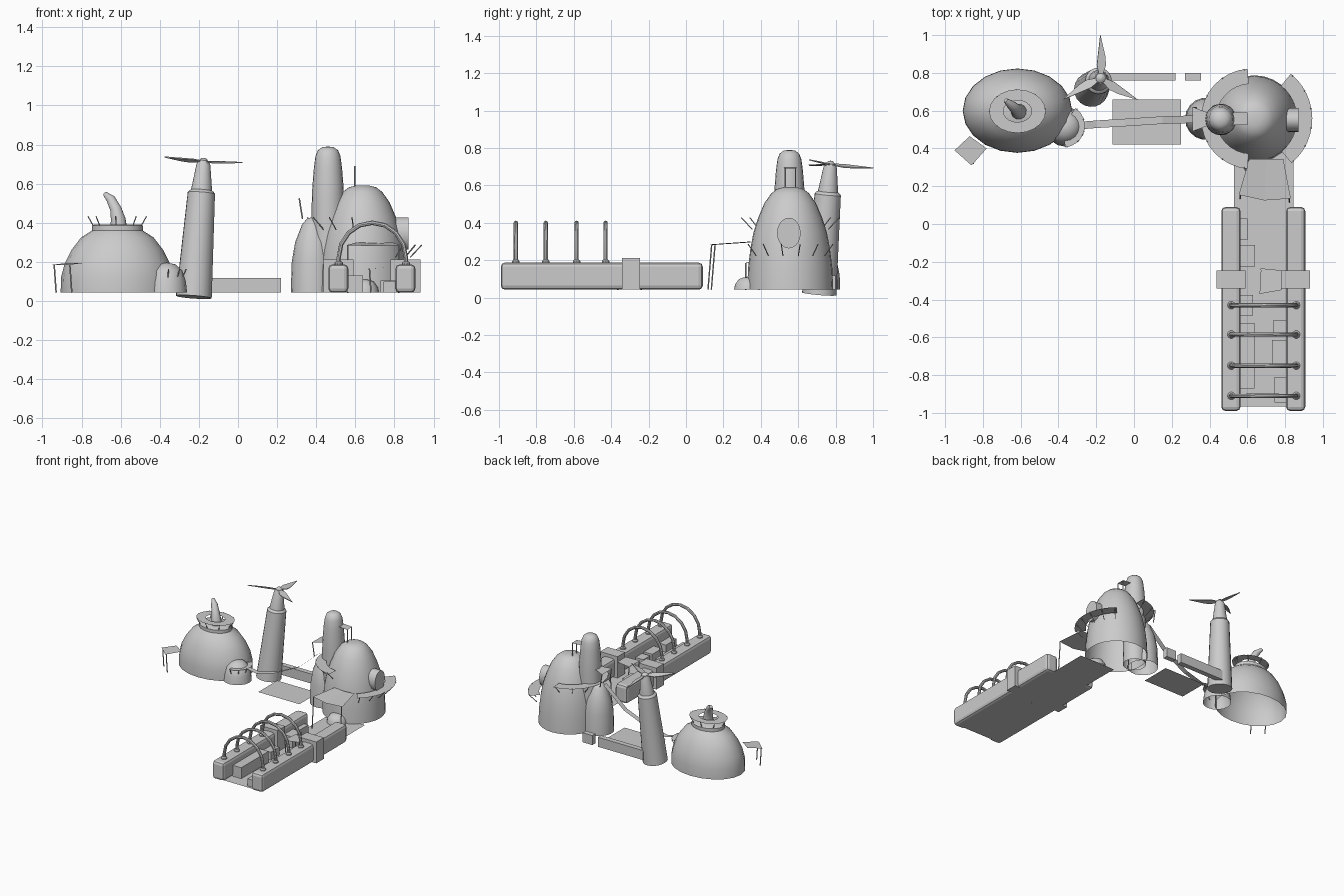
import bpy, bmesh, math
from mathutils import Vector, Matrix
from math import sin, cos, pi, radians

if "Cube" in bpy.data.objects:
    bpy.data.objects.remove(bpy.data.objects["Cube"])

G = 0.042  # level of the settlement floor


def mesh(name, verts, faces, smooth=False):
    me = bpy.data.meshes.new(name)
    me.from_pydata([tuple(v) for v in verts], [], faces)
    bm = bmesh.new()
    bm.from_mesh(me)
    bmesh.ops.remove_doubles(bm, verts=bm.verts, dist=1e-5)
    bmesh.ops.recalc_face_normals(bm, faces=bm.faces)
    bm.to_mesh(me)
    bm.free()
    ob = bpy.data.objects.new(name, me)
    bpy.context.collection.objects.link(ob)
    if smooth:
        me.shade_smooth()
        me.set_sharp_from_angle(angle=radians(35))
    return ob


def lathe(name, profile, center, n=24, sy=1.0, mat=None):
    """Revolve (radius, z) points around a vertical axis."""
    k, verts, faces = len(profile), [], []
    for i in range(n):
        a = 2 * pi * i / n
        verts += [Vector((r * cos(a), r * sin(a) * sy, z)) for r, z in profile]
        for j in range(k - 1):
            b = (i + 1) % n * k
            faces.append((i * k + j, b + j, b + j + 1, i * k + j + 1))
    ob = mesh(name, verts, faces, True)
    ob.matrix_world = Matrix.Translation(center) @ (mat or Matrix())
    return ob


def tube(name, path, radii, n=8):
    """Sweep a round section along a path; pinched shut at both ends."""
    path = [Vector(p) for p in path]
    verts, faces = [], []
    for i, p in enumerate(path):
        d = (path[min(i + 1, len(path) - 1)] - path[max(i - 1, 0)]).normalized()
        u = d.cross(Vector((0.31, 0.95, 0.02))).normalized()
        w = d.cross(u)
        verts += [p + radii[i] * (u * cos(2 * pi * j / n) + w * sin(2 * pi * j / n)) for j in range(n)]
        if i:
            for j in range(n):
                q = (j + 1) % n
                faces.append(((i - 1) * n + j, (i - 1) * n + q, i * n + q, i * n + j))
    faces += [tuple(range(n)), tuple(range((len(path) - 1) * n, len(path) * n))]
    return mesh(name, verts, faces, n > 5)


def pole(name, a, b, r=0.004):
    return tube(name, [a, b], [r, r], 5)


def box(name, x0, x1, y0, y1, z0, z1, bevel=0):
    v = [(x, y, z) for x in (x0, x1) for y in (y0, y1) for z in (z0, z1)]
    f = [(0, 1, 3, 2), (4, 6, 7, 5), (0, 4, 5, 1), (2, 3, 7, 6), (0, 2, 6, 4), (1, 5, 7, 3)]
    ob = mesh(name, v, f)
    if bevel:
        m = ob.modifiers.new("bevel", 'BEVEL')
        m.width, m.segments = bevel, 2
    return ob


def walkway(name, c, ri, ro, z, a0, a1, n, struts, sy=1.0, reach=0.06):
    """Flat ring deck held up by slanted struts."""
    def at(r, t, h):
        a = radians(a0 + (a1 - a0) * t)
        return (c[0] + r * cos(a), c[1] + r * sin(a) * sy, h)
    verts, faces = [], []
    for i in range(n + 1):
        verts += [at(ri, i / n, z), at(ro, i / n, z)]
        if i:
            faces.append((2 * i - 2, 2 * i - 1, 2 * i + 1, 2 * i))
    mesh(name, verts, faces)
    for i in range(struts):
        t = (i + 0.15) / (struts - 0.7)
        pole(name + "_strut", at(ro - reach, t, z - 0.06), at(ro, t, z + 0.003), 0.003)


# Left hut: oval dome with collar, horn and walkway
LC = (-0.617, 0.60, 0)
lathe("left_dome", [(.29, G), (.288, .12), (.27, .19), (.235, .26), (.185, .325), (.13, .36),
                    (.13, .385), (.12, .39), (0, .39)], LC, 20, 0.77)
walkway("left_walkway", (-0.617, 0.597), .075, .15, .43, 0, 360, 20, 9, 0.77, 0.035)
tube("left_horn", [(-.61, .595, .37), (-.613, .598, .42), (-.625, .608, .47), (-.65, .63, .52), (-.68, .655, .548)],
     [.044, .038, .03, .024, .012], 12)
lathe("left_porch", [(.105, G), (.098, .1), (.08, .155), (.045, .187), (0, .196)], (-.365, .515, 0), 16)
walkway("porch_ledge", (-.375, .52), .075, .115, .16, -85, 55, 8, 5, 1, 0.03)
mesh("left_awning", [(-.95, .39, .185), (-.86, .31, .185), (-.78, .40, .195), (-.87, .465, .195)], [(0, 1, 2, 3)])
for x, y in ((-.94, .39), (-.86, .32)):
    pole("left_awning_pole", (x + .01, y, G), (x, y, .185))

# Leaning wind tower with rotor
axis = Vector((.05, .06, .69)).normalized()
lean = axis.to_track_quat('Z', 'Y').to_matrix().to_4x4()
lathe("wind_tower", [(0, 0), (.092, 0), (.07, .535), (.062, .545), (.054, .55), (.036, .68), (.03, .695), (0, .695)],
      (-.226, .712, .02), 20, 1, lean)
hub = Vector((-.177, .772, .712))
lathe("rotor_hub", [(.03, -.02), (.026, .005), (.012, .018), (0, .02)], hub, 12, 1, lean)
for k in range(3):
    outline = [(.01, -.008), (.07, -.03), (.12, -.026), (.23, 0), (.12, .014), (.07, .02), (.01, .008)]
    blade = mesh("rotor_blade", [(r, w, h) for h in (-.003, .003) for r, w in outline],
                 [tuple(range(7)), tuple(range(7, 14))] + [(i, (i + 1) % 7, (i + 1) % 7 + 7, i + 7) for i in range(7)])
    rot = axis.to_track_quat('Z', 'X').to_matrix().to_4x4()
    heading = (Vector((cos(pi / 2 + k * 2 * pi / 3), sin(pi / 2 + k * 2 * pi / 3), 0)))
    heading = (heading - axis * heading.dot(axis)).normalized()
    side = axis.cross(heading)
    rot = Matrix((heading, side, axis)).transposed().to_4x4()
    blade.matrix_world = Matrix.Translation(hub) @ rot @ Matrix.Rotation(radians(14), 4, 'X')

# Courtyard: wall, block, mat
box("yard_wall", -.18, .22, .76, .80, G, .118)
box("yard_block", .27, .355, .76, .80, G, .118)
mesh("yard_mat", [(-.115, .42, G), (.25, .42, G), (.25, .66, G), (-.115, .66, G)], [(0, 1, 2, 3)])

# Hanging footbridge between the two huts
span = [(-.30, .52, .155), (-.25, .524, .148), (-.2, .528, .135), (-.05, .537, .17), (.15, .55, .262), (.33, .555, .42)]
mesh("footbridge", [(x, y + s, z) for x, y, z in span for s in (-.02, .02)],
     [(2 * i, 2 * i + 1, 2 * i + 3, 2 * i + 2) for i in range(5)])

# Right hut: tall dome, tower, side dome
RC = (.637, .557, 0)
lathe("main_dome", [(.23, G), (.225, .16), (.213, .26), (.196, .35), (.17, .43), (.138, .505), (.1, .558),
                    (.07, .581), (.035, .59), (0, .591)], RC, 28)
lathe("lookout_tower", [(.085, G), (.083, .5), (.08, .58), (.072, .68), (.064, .74), (.052, .77), (.03, .786), (0, .79)],
      (.46, .553, 0), 20)
lathe("side_dome", [(.112, G), (.107, .2), (.09, .3), (.055, .39), (.03, .42), (0, .43)], (.382, .557, 0), 18)
window = lathe("oval_window", [(.063, -.1), (.063, 0), (0, 0)], (.872, .55, .345), 20, 1)
window.matrix_world = Matrix.Translation((.872, .55, .345)) @ Matrix.Rotation(pi / 2, 4, 'Y') @ Matrix.Diagonal((1.3, 1, 1, 1))
walkway("upper_walkway", (.62, .557), .185, .265, .425, 94, 266, 16, 7)
walkway("lower_walkway", (.637, .557), .225, .307, .283, -50, 51, 12, 6)
lathe("entrance_dome", [(.075, G), (.07, .07), (.05, .098), (.025, .108), (0, .11)], (.645, .332, 0), 16)

# Small roofs on the right hut
mesh("bridge_awning", [(.31, .49, .525), (.31, .62, .525), (.39, .59, .535), (.39, .52, .535)], [(0, 1, 2, 3)])
mesh("tower_awning", [(.525, .525, .695), (.6, .525, .69), (.6, .59, .69), (.525, .59, .695)], [(0, 1, 2, 3)])
for y in (.495, .615):
    pole("bridge_awning_pole", (.33, y, .42), (.313, y, .525))
for y in (.53, .585):
    pole("tower_awning_pole", (.597, y, .575), (.597, y, .69))
mesh("entrance_awning", [(.555, .155, .285), (.69, .125, .28), (.83, .135, .285),
                         (.79, .345, .30), (.70, .345, .295), (.61, .345, .30)], [(0, 1, 4, 5), (1, 2, 3, 4)])
for x, y in ((.562, .155), (.823, .137)):
    pole("entrance_awning_pole", (x, y - .02, G), (x, y, .285))

# Long landing strip: floor, rails and collars
mesh("strip_floor", [(.53, -.965, G), (.845, -.965, G), (.845, .40, G), (.53, .40, G)], [(0, 1, 2, 3)])
for x in (.513, .856):
    box("side_rail", x - .051, x + .051, -.99, .09, G, .187, .022)
    box("rail_collar", x - .077, x + .077, -.342, -.247, G, .213)

# Hoops over the strip with round feet
for y in (-.43, -.585, -.75, -.91):
    arc = [(.687 + .172 * cos(pi * i / 8), y, .222 + .178 * sin(pi * i / 8)) for i in range(9)]
    arc = [(.859, y, .18)] + arc + [(.515, y, .18)]
    tube("hoop", arc, [.0115] * 11, 8)
    for x in (.515, .859):
        lathe("hoop_foot", [(.021, .18), (.021, .195), (.014, .203), (0, .203)], (x, y, 0), 10)

# Crates along the rails: x0, x1, y0, y1, top
for c in ((.56, .602, -.085, .03, .12), (.56, .64, -.225, -.11, .13), (.56, .63, -.485, -.375, .105),
          (.56, .638, -.87, -.525, .13), (.73, .81, -.74, -.615, .105), (.735, .81, -.595, -.51, .1),
          (.745, .81, -.945, -.81, .1)):
    box("crate", *c[:4], G, c[4])
mesh("stall_awning", [(.665, -.37, .165), (.78, -.35, .172), (.78, -.245, .172), (.672, -.235, .165)], [(0, 1, 2, 3)])
for y in (-.365, -.24):
    pole("stall_pole", (.68, y, G), (.672, y, .165))
